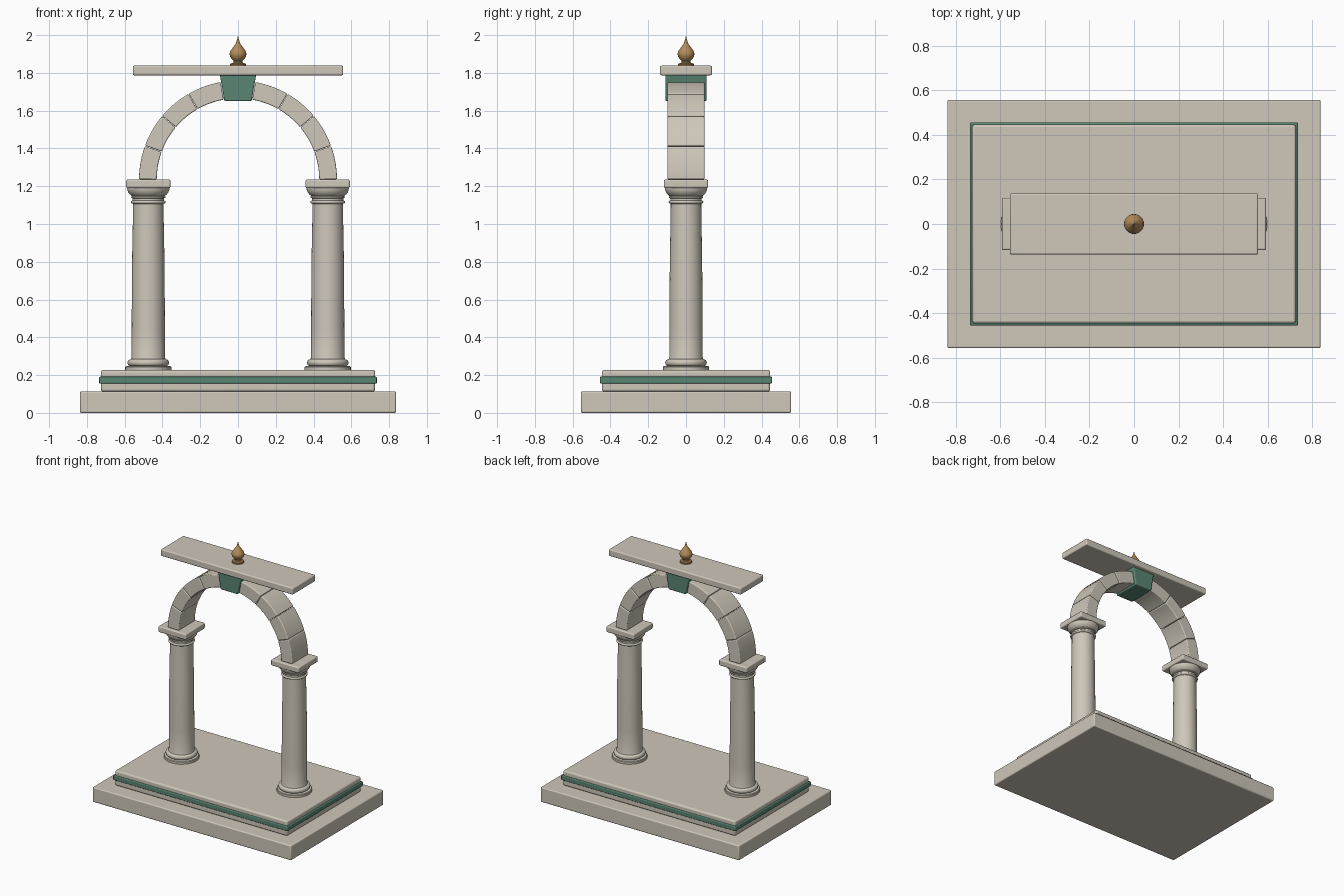
import bpy, bmesh, math

if "Cube" in bpy.data.objects:
    bpy.data.objects.remove(bpy.data.objects["Cube"])

def material(name, rgb):
    m = bpy.data.materials.new(name)
    m.diffuse_color = (*rgb, 1)
    m.use_nodes = True
    m.node_tree.nodes["Principled BSDF"].inputs["Base Color"].default_value = m.diffuse_color
    return m

STONE = material("stone", (0.62, 0.57, 0.49))
GREEN = material("green_stone", (0.10, 0.24, 0.17))
BRASS = material("brass", (0.45, 0.26, 0.10))

def finish(name, bm, mat, bevel=0.0):
    bmesh.ops.recalc_face_normals(bm, faces=bm.faces)
    me = bpy.data.meshes.new(name)
    bm.to_mesh(me)
    bm.free()
    me.materials.append(mat)
    ob = bpy.data.objects.new(name, me)
    bpy.context.collection.objects.link(ob)
    if bevel:
        b = ob.modifiers.new("bevel", 'BEVEL')
        b.width, b.segments, b.limit_method = bevel, 3, 'ANGLE'
        b.angle_limit = math.radians(40)
    bpy.ops.object.select_all(action='DESELECT')
    bpy.context.view_layer.objects.active = ob
    ob.select_set(True)
    bpy.ops.object.shade_smooth_by_angle(angle=math.radians(35))
    return ob

def block(name, hx, hy, z0, z1, mat=STONE, bevel=0.008, x=0):
    bm = bmesh.new()
    bmesh.ops.create_cube(bm, size=1)
    for v in bm.verts:
        v.co = (x + v.co.x * 2 * hx, v.co.y * 2 * hy, z0 + (v.co.z + 0.5) * (z1 - z0))
    return finish(name, bm, mat, bevel)

def prism(name, outline, hy, mat, bevel):
    """Extrude an x-z outline through the depth."""
    bm = bmesh.new()
    f = bm.faces.new([bm.verts.new((x, -hy, z)) for x, z in outline])
    ext = bmesh.ops.extrude_face_region(bm, geom=[f])["geom"]
    bmesh.ops.translate(bm, vec=(0, 2 * hy, 0),
                        verts=[g for g in ext if isinstance(g, bmesh.types.BMVert)])
    return finish(name, bm, mat, bevel)

def lathe(name, profile, mat, x=0, steps=48):
    bm = bmesh.new()
    vs = [bm.verts.new((x + r, 0, z)) for r, z in profile]
    es = [bm.edges.new(p) for p in zip(vs, vs[1:])]
    bmesh.ops.spin(bm, geom=vs + es, cent=(x, 0, 0), axis=(0, 0, 1),
                   angle=2 * math.pi, steps=steps)
    bmesh.ops.remove_doubles(bm, verts=bm.verts, dist=1e-5)
    return finish(name, bm, mat)

# Stepped base with green inlay band
block("base_slab", 0.837, 0.557, 0, 0.113)
block("upper_step", 0.726, 0.446, 0.113, 0.227, bevel=0.012)
block("step_band", 0.735, 0.455, 0.155, 0.192, GREEN, 0.006)

# Columns: disc, torus, tapering shaft, astragal and flared capital
def bulge(r, z0, z1, d, n=8):
    return [(r + d * math.sin(math.pi * i / n), z0 + (z1 - z0) * (1 - math.cos(math.pi * i / n)) / 2)
            for i in range(n + 1)]

column = ([(0, 0.225), (0.122, 0.225), (0.122, 0.243), (0.118, 0.247), (0.105, 0.247)]
          + bulge(0.098, 0.249, 0.282, 0.012)
          + [(0.092, 0.284), (0.0885, 0.295), (0.088, 0.45), (0.087, 0.65), (0.085, 0.85),
             (0.0815, 1.03), (0.081, 1.107)]
          + bulge(0.083, 1.108, 1.124, 0.009)
          + [(0.083, 1.126), (0.083, 1.136)]
          + bulge(0.086, 1.137, 1.147, 0.005)
          + [(0.088, 1.149), (0.098, 1.157), (0.106, 1.168), (0.111, 1.181), (0.112, 1.192),
             (0, 1.192)])
for side, sx in (("left", -1), ("right", 1)):
    lathe(side + "_column", column, STONE, sx * 0.475)
    block(side + "_abacus", 0.117, 0.117, 1.19, 1.235, x=sx * 0.475)

# Arch stones, four on each side of the keystone
R_IN, R_OUT, CZ, SEG = 0.43, 0.524, 1.235, 8
for sx, side in ((-1, "left"), (1, "right")):
    for k in range(4):
        a0, a1 = math.radians(20 * k + 0.15), math.radians(20 * k + 19.85)
        angs = [a0 + (a1 - a0) * i / SEG for i in range(SEG + 1)]
        pts = [(R_OUT, a) for a in angs] + [(R_IN, a) for a in reversed(angs)]
        prism(f"{side}_arch_stone_{k + 1}",
              [(sx * r * math.cos(a), CZ + r * math.sin(a)) for r, a in pts],
              0.098, STONE, 0.006)

# Keystone
prism("keystone", [(-0.072, 1.65), (0.072, 1.65), (0.096, 1.79), (-0.096, 1.79)],
      0.108, GREEN, 0.007)

# Top slab
block("top_slab", 0.557, 0.137, 1.787, 1.838)

# Brass finial
lathe("finial", [(0, 1.836), (0.042, 1.836), (0.043, 1.845), (0.04, 1.85), (0.027, 1.853),
                 (0.023, 1.858), (0.024, 1.864), (0.033, 1.873), (0.041, 1.885), (0.0445, 1.898),
                 (0.043, 1.909), (0.036, 1.922), (0.025, 1.937), (0.014, 1.952), (0.008, 1.965),
                 (0.004, 1.98), (0, 2.0)], BRASS, steps=32)
